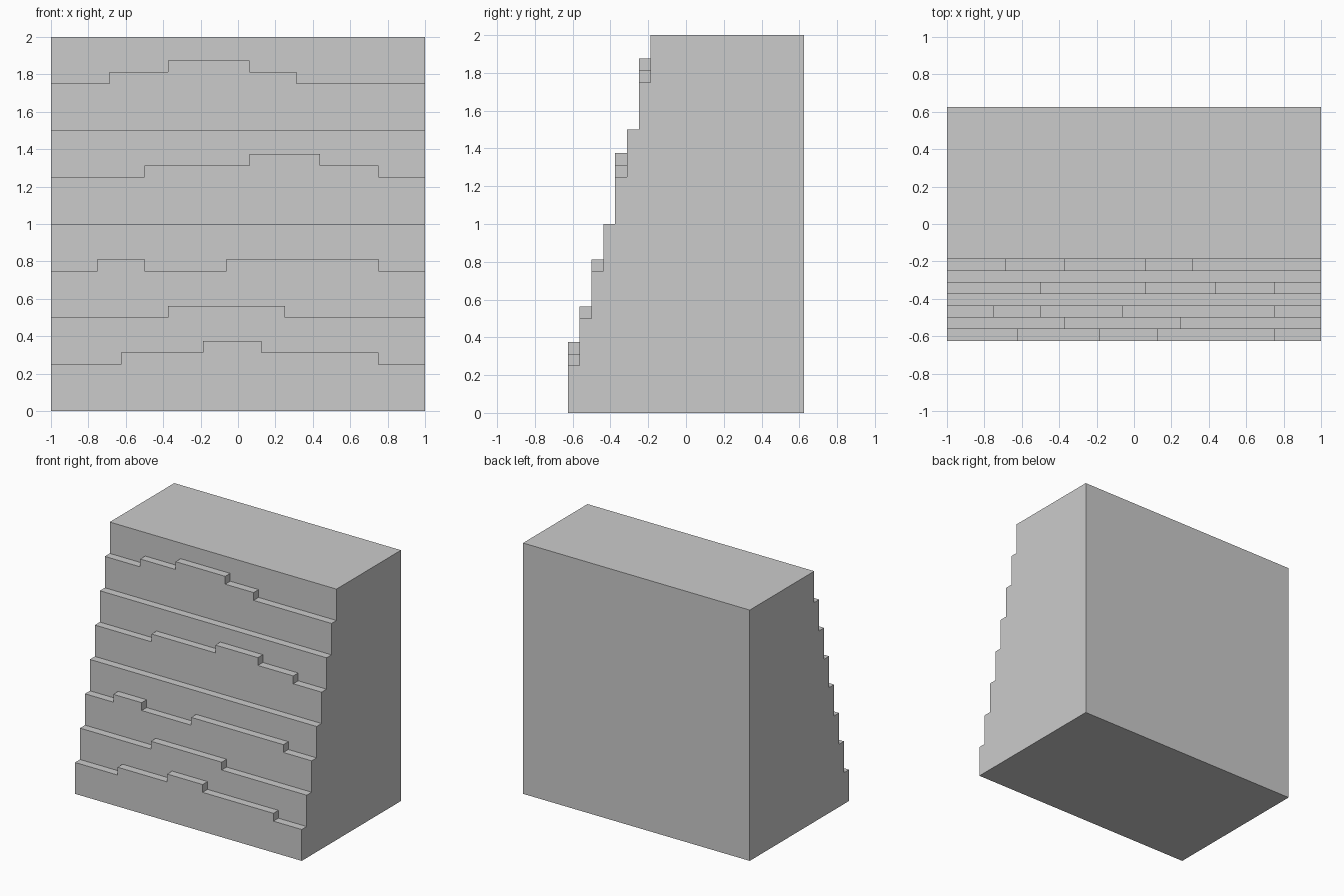
import bpy, bmesh

if "Cube" in bpy.data.objects:
    bpy.data.objects.remove(bpy.data.objects["Cube"])

U = 1 / 16            # grid unit
BACK = 0.625          # y of the flat back
COURSE = 4            # height of one step course, in units

# Raised stretches on each step lip: (x start, x end, extra height) in units
LIPS = [
    [(-10, -3, 1), (-3, 2, 2), (2, 12, 1)],
    [(-6, 4, 1)],
    [(-12, -8, 1), (-1, 12, 1)],
    [],
    [(-8, 1, 1), (1, 7, 2), (7, 12, 1)],
    [],
    [(-11, -6, 1), (-6, 1, 2), (1, 5, 1)],
    [],
]


def lip_profile(course, bumps):
    """Stepped (x, z) line along the top of one course, left to right."""
    base = (course + 1) * COURSE
    pts = [(-16, base)]
    for x0, x1, h in bumps:
        for p in ((x0, base), (x0, base + h), (x1, base + h), (x1, base)):
            if pts[-1] == p:
                continue
            # adjoining bumps share one riser, with no dip to the base
            if p == (x0, base) and pts[-1][0] == x0:
                pts.pop()
                pts.append((x0, pts[-1][1])) if pts[-1][0] != x0 else None
                continue
            pts.append(p)
    pts.append((16, base))
    return [(x * U, z * U) for x, z in pts]


bm = bmesh.new()


def face(points):
    bm.faces.new([bm.verts.new(p) for p in points])


below = [(-1, 0), (1, 0)]
outline = [(-BACK, 0)]
for k, bumps in enumerate(LIPS):
    y0 = -BACK + k * U
    y1 = y0 + U if k < len(LIPS) - 1 else BACK
    top = lip_profile(k, bumps)
    # riser between the lip below and this lip
    face([(x, y0, z) for x, z in below + top[::-1]])
    # tread strips following the lip
    for (xa, za), (xb, zb) in zip(top, top[1:]):
        face([(xa, y0, za), (xb, y0, zb), (xb, y1, zb), (xa, y1, za)])
    outline += [(y0, top[0][1]), (y1, top[0][1])]
    below = top
outline.append((BACK, 0))

# stepped side walls, flat back and underside
for x in (-1, 1):
    face([(x, y, z) for y, z in outline])
face([(-1, BACK, 0), (1, BACK, 0), (1, BACK, 2), (-1, BACK, 2)])
face([(-1, -BACK, 0), (1, -BACK, 0), (1, BACK, 0), (-1, BACK, 0)])

bmesh.ops.remove_doubles(bm, verts=bm.verts[:], dist=1e-4)
bmesh.ops.recalc_face_normals(bm, faces=bm.faces[:])
mesh = bpy.data.meshes.new("stepped_cliff_block")
bm.to_mesh(mesh)
bm.free()
bpy.context.collection.objects.link(bpy.data.objects.new("stepped_cliff_block", mesh))
